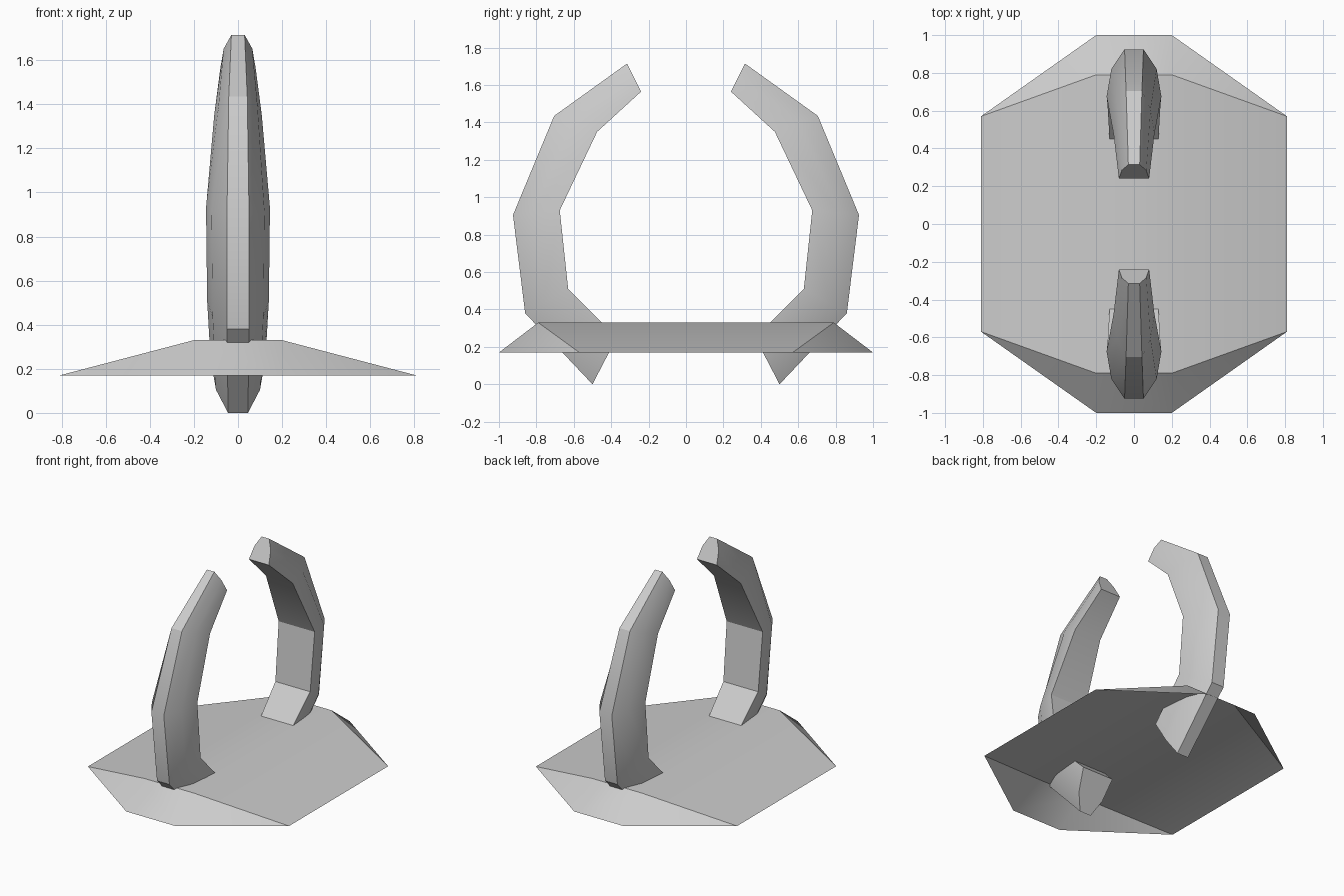
import bpy
import bmesh

if "Cube" in bpy.data.objects:
    bpy.data.objects.remove(bpy.data.objects["Cube"])


def finish(name, bm):
    """Turn a bmesh into an object, smooth below 30 degrees."""
    bmesh.ops.recalc_face_normals(bm, faces=bm.faces)
    mesh = bpy.data.meshes.new(name)
    bm.to_mesh(mesh)
    bm.free()
    obj = bpy.data.objects.new(name, mesh)
    bpy.context.collection.objects.link(obj)
    bpy.ops.object.select_all(action='DESELECT')
    obj.select_set(True)
    bpy.context.view_layer.objects.active = obj
    bpy.ops.object.shade_smooth_by_angle(angle=0.5236)
    return obj


# Base plate: an open shell, ridge in the middle falling to an octagonal rim
bm = bmesh.new()
v = {}
for sx in (-1, 1):
    for sy in (-1, 1):
        v['ridge', sx, sy] = bm.verts.new((0.20 * sx, 0.79 * sy, 0.33))
        v['tip', sx, sy] = bm.verts.new((0.20 * sx, 1.00 * sy, 0.17))
        v['side', sx, sy] = bm.verts.new((0.81 * sx, 0.57 * sy, 0.17))
bm.faces.new([v['ridge', *s] for s in ((-1, -1), (1, -1), (1, 1), (-1, 1))])
for s in (-1, 1):
    bm.faces.new((v['ridge', s, -1], v['side', s, -1], v['side', s, 1], v['ridge', s, 1]))
    bm.faces.new((v['ridge', -1, s], v['tip', -1, s], v['tip', 1, s], v['ridge', 1, s]))
    for t in (-1, 1):
        bm.faces.new((v['ridge', s, t], v['tip', s, t], v['side', s, t]))
# The open shell faces upward
plate = finish("base_plate", bm)
if plate.data.polygons[0].normal.z < 0:
    plate.data.flip_normals()

# Curved arms: sections as outer (y, z), inner (y, z), half widths outer/mid/inner
SECTIONS = [
    ((0.50, 0.00), (0.37, 0.25), (0.045, 0.100, 0.125)),
    ((0.86, 0.38), (0.63, 0.51), (0.050, 0.115, 0.140)),
    ((0.925, 0.905), (0.675, 0.93), (0.050, 0.120, 0.145)),
    ((0.705, 1.435), (0.475, 1.35), (0.042, 0.088, 0.108)),
    ((0.315, 1.715), (0.24, 1.565), (0.030, 0.065, 0.080)),
]
bm = bmesh.new()
rings = []
for outer, inner, (wo, wm, wi) in SECTIONS:
    mid = [o + (i - o) * 0.42 for o, i in zip(outer, inner)]
    half = [(wo, *outer), (wm, *mid), (wi, *inner)]
    loop = half + [(-x, y, z) for x, y, z in reversed(half)]
    rings.append([bm.verts.new(p) for p in loop])
for a, b in zip(rings, rings[1:]):
    for i in range(6):
        j = (i + 1) % 6
        bm.faces.new((a[i], a[j], b[j], b[i]))
bm.faces.new(rings[0])
bm.faces.new(rings[-1])
arm = finish("curved_arms", bm)

# Second arm on the opposite end
mirror = arm.modifiers.new("mirror", 'MIRROR')
mirror.use_axis = (False, True, False)
mirror.use_mirror_merge = False
